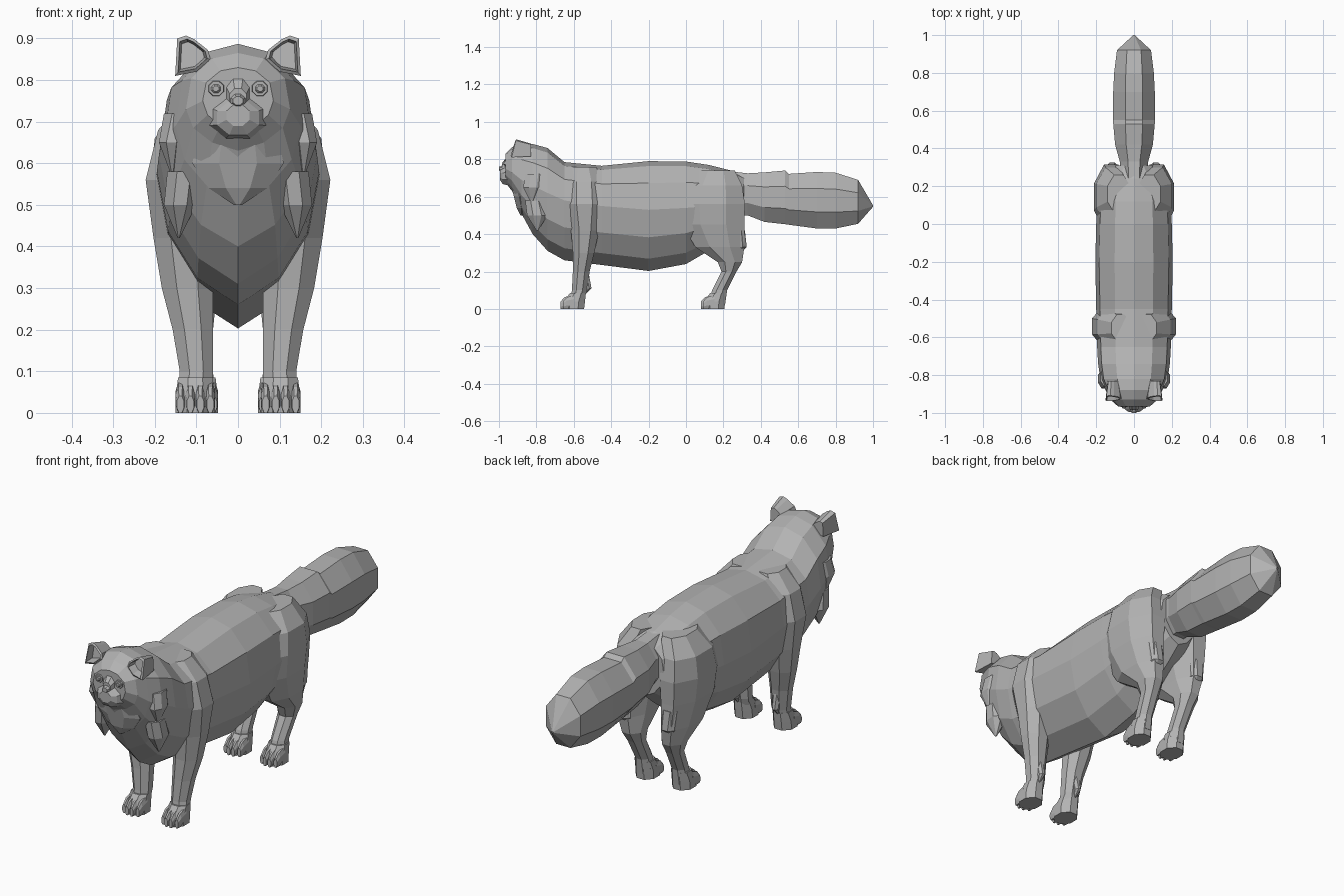
import bpy
import bmesh
import math

default = bpy.data.objects.get("Cube")
if default:
    bpy.data.objects.remove(default, do_unlink=True)

# One flat fur colour for the whole animal
fur = bpy.data.materials.new("grey_fur")
fur.use_nodes = True
shade = (0.45, 0.45, 0.45, 1)
fur.diffuse_color = shade
fur.node_tree.nodes["Principled BSDF"].inputs["Base Color"].default_value = shade


def skin(name, rings, paired=False):
    """Join a series of matching rings into a closed flat-shaded part."""
    bm = bmesh.new()
    loops = [[bm.verts.new(point) for point in ring] for ring in rings]
    count = len(loops[0])
    for near, far in zip(loops, loops[1:]):
        for i in range(count):
            j = (i + 1) % count
            bm.faces.new((near[i], near[j], far[j], far[i]))
    bm.faces.new(loops[0])
    bm.faces.new(loops[-1])
    bmesh.ops.recalc_face_normals(bm, faces=bm.faces)
    mesh = bpy.data.meshes.new(name)
    bm.to_mesh(mesh)
    bm.free()
    mesh.materials.append(fur)
    part = bpy.data.objects.new(name, mesh)
    bpy.context.collection.objects.link(part)
    if paired:
        mirror = part.modifiers.new("left_and_right", "MIRROR")
        mirror.use_mirror_merge = False
    return part


def octagon(u_min, u_max, v_min, v_max):
    """Eight points whose flat sides touch the given bounds."""
    points = []
    for i in range(8):
        angle = math.radians(22.5 + 45 * i)
        reach = 0.5 / math.cos(math.radians(22.5))
        u = (u_min + u_max) / 2 + (u_max - u_min) * reach * math.cos(angle)
        v = (v_min + v_max) / 2 + (v_max - v_min) * reach * math.sin(angle)
        points.append((u, v))
    return points


def along_y(name, sections, paired=False):
    """Sections: y, x_min, x_max, z_min, z_max."""
    skin(name, [[(x, y, z) for x, z in octagon(*box)] for y, *box in sections], paired)


def along_z(name, sections, paired=True):
    """Sections: z, y_min, y_max, x_min, x_max."""
    skin(name, [[(x, y, z) for y, x in octagon(*box)] for z, *box in sections], paired)


def body_ring(y, low, middle, high, width):
    """Keel-shaped belly below the widest point, rounded back above it."""
    side = [(0, low)]
    side += [(width * w, low + (middle - low) * h) for w, h in ((.5, .2), (.86, .55), (1, 1))]
    side += [(width * w, middle + (high - middle) * h) for w, h in ((.9, .55), (.5, .9))]
    whole = side + [(0, high)] + [(-x, z) for x, z in reversed(side[1:])]
    return [(x, y, z) for x, z in whole]


# Head, ruff and torso in one skin: y, belly, widest height, back, half width
torso = [
    (-.965, .675, .75, .83, .085),
    (-.93, .63, .73, .865, .125),
    (-.88, .51, .69, .887, .15),
    (-.82, .40, .66, .882, .178),
    (-.74, .31, .62, .86, .19),
    (-.65, .26, .58, .785, .195),
    (-.45, .235, .55, .765, .20),
    (-.2, .203, .53, .79, .205),
    (0, .24, .54, .788, .20),
    (.12, .31, .55, .77, .195),
    (.24, .40, .57, .74, .165),
    (.31, .46, .59, .71, .10),
]
skin("head_and_torso", [body_ring(*section) for section in torso])

# Bushy tail ending in a blunt point
along_y("tail", [
    (.24, -.07, .07, .50, .735),
    (.33, -.075, .075, .50, .725),
    (.42, -.1, .1, .465, .73),
    (.53, -.11, .11, .453, .74),
    (.55, -.11, .11, .45, .722),
    (.70, -.11, .11, .43, .732),
    (.80, -.105, .105, .43, .728),
    (.92, -.09, .09, .455, .69),
    (1, -.004, .004, .546, .554),
])

# Front legs rising into the shoulders
along_z("front_legs", [
    (.03, -.62, -.55, .065, .145),
    (.10, -.61, -.53, .06, .14),
    (.20, -.605, -.515, .06, .157),
    (.30, -.605, -.49, .06, .183),
    (.42, -.615, -.465, .06, .203),
    (.56, -.645, -.44, .05, .222),
    (.68, -.64, -.45, .04, .192),
    (.76, -.62, -.48, .02, .12),
])

# Hind legs with hock, knee and broad thigh
along_z("hind_legs", [
    (.03, .12, .21, .055, .135),
    (.10, .14, .22, .06, .13),
    (.20, .19, .27, .06, .14),
    (.25, .17, .30, .055, .155),
    (.33, .05, .312, .05, .178),
    (.45, -.02, .312, .04, .20),
    (.56, -.03, .315, .03, .212),
    (.66, 0, .30, .03, .20),
    (.74, .06, .26, .02, .14),
])

# Paws, each with four separate toes
for name, front, inner in (("front", -.67, .055), ("hind", .08, .048)):
    outer = inner + .095
    along_z(name + "_paws", [
        (0, front + .015, front + .125, inner, outer),
        (.04, front + .015, front + .13, inner, outer),
        (.085, front + .05, front + .135, inner + .006, outer - .006),
    ], True)
    for toe in range(4):
        left = inner + .024 * toe
        lead = front + (.012 if toe in (0, 3) else 0)
        along_y(f"{name}_toe_{toe + 1}", [
            (lead, left + .003, left + .02, 0, .04),
            (lead + .02, left, left + .023, 0, .062),
            (lead + .06, left, left + .023, 0, .075),
        ], True)

# Ears: recessed hollow, rim, then a smaller back
rim = [(.066, .85), (.072, .872), (.105, .898), (.125, .907), (.146, .9), (.151, .81), (.10, .82)]


def ear_ring(scale, y, slope, height):
    return [(.112 + (x - .112) * scale, y + (z - .9) * slope, height + (z - height) * scale)
            for x, z in rim]


skin("ears", [
    ear_ring(.68, -.885, .1, .86),
    ear_ring(.82, -.915, .25, .86),
    ear_ring(1, -.91, .25, .86),
    ear_ring(.7, -.83, 0, .83),
], True)

# Muzzle, nose bridge and nose
along_y("muzzle", [
    (-.95, -.07, .07, .66, .765),
    (-.98, -.05, .05, .668, .75),
    (-.995, -.028, .028, .69, .74),
])
along_y("nose_bridge", [
    (-.95, -.034, .034, .73, .82),
    (-.985, -.02, .02, .735, .78),
])
along_y("nose", [
    (-.98, -.02, .02, .73, .768),
    (-1, -.012, .012, .74, .76),
])

# Eyes sitting inside raised lids
along_y("eyelids", [
    (-.955, .032, .074, .758, .802),
    (-.97, .035, .07, .763, .796),
], True)
along_y("eyes", [
    (-.968, .04, .066, .767, .791),
    (-.976, .046, .06, .773, .786),
], True)

# Pointed fur tufts on cheeks, chest, elbows and hocks
tufts = {
    "cheek_tufts": ((.72, -.86, -.76, .11, .178), (.65, -.87, -.77, .13, .19), (.57, -.83, -.82, .155, .16)),
    "chest_tufts": ((.58, -.86, -.76, .09, .17), (.50, -.85, -.74, .10, .178), (.42, -.80, -.79, .14, .145)),
    "elbow_tufts": ((.19, -.56, -.52, .085, .125), (.11, -.55, -.505, .09, .12), (.08, -.545, -.535, .1, .11)),
    "hock_tufts": ((.42, .25, .315, .08, .16), (.33, .25, .325, .08, .15), (.30, .27, .29, .1, .13)),
}
for name, sections in tufts.items():
    along_z(name, sections)

# Overlapping bib of fur below the chin
along_z("bib", [
    (.68, -.94, -.85, -.09, .09),
    (.60, -.92, -.82, -.11, .11),
    (.54, -.905, -.82, -.07, .07),
    (.50, -.885, -.86, -.01, .01),
], False)
